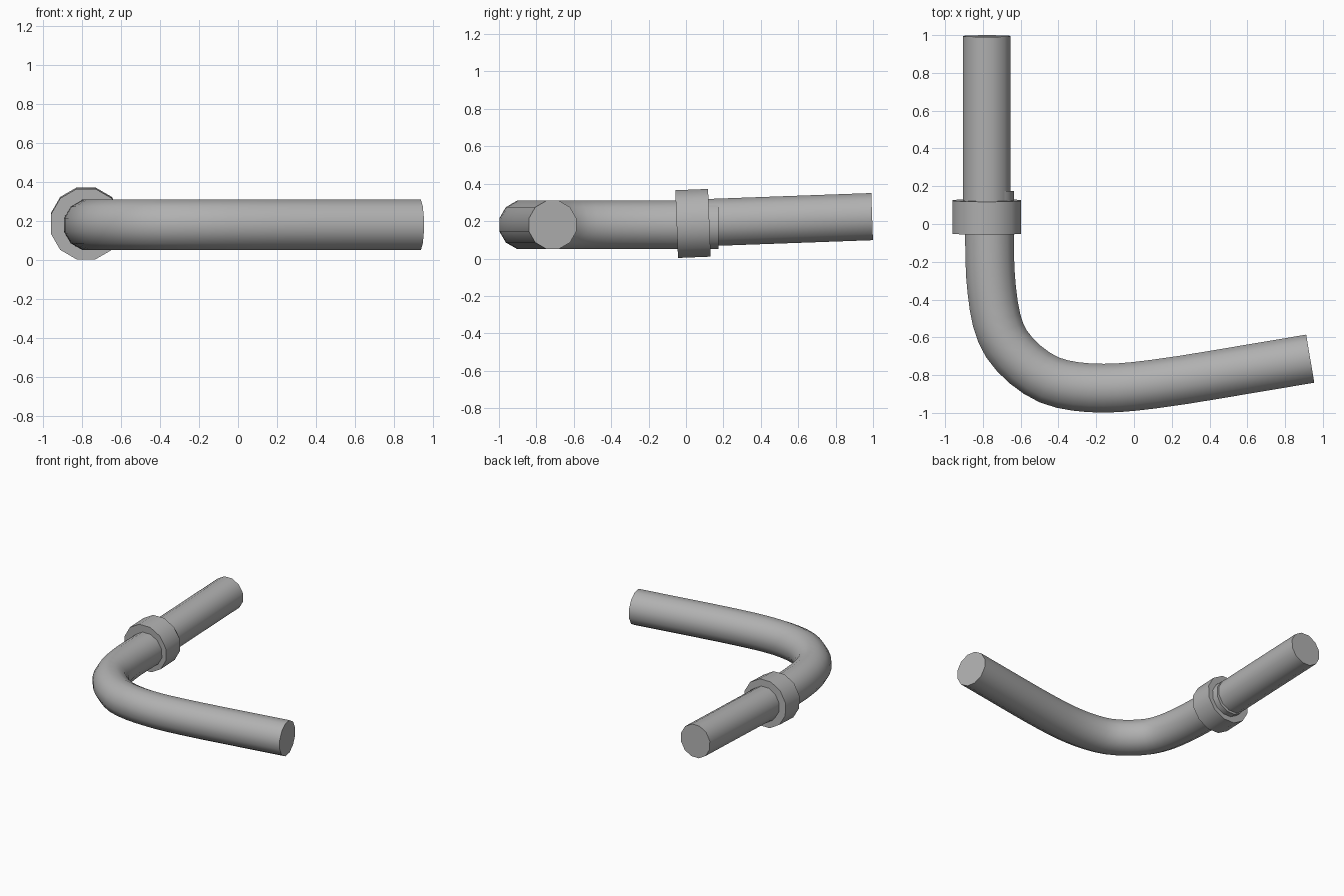
import bpy, bmesh
from math import cos, sin, pi, tau
from mathutils import Vector

if "Cube" in bpy.data.objects:
    bpy.data.objects.remove(bpy.data.objects["Cube"])

SIDES = 12

# Mid grey for all parts
grey = bpy.data.materials.new("grey")
grey.diffuse_color = (0.44, 0.44, 0.44, 1)
grey.use_nodes = True
grey.node_tree.nodes["Principled BSDF"].inputs["Base Color"].default_value = grey.diffuse_color


def finish(name, bm):
    bmesh.ops.recalc_face_normals(bm, faces=bm.faces)
    mesh = bpy.data.meshes.new(name)
    bm.to_mesh(mesh)
    bm.free()
    mesh.materials.append(grey)
    obj = bpy.data.objects.new(name, mesh)
    bpy.context.collection.objects.link(obj)
    bpy.ops.object.select_all(action='DESELECT')
    obj.select_set(True)
    bpy.context.view_layer.objects.active = obj
    bpy.ops.object.shade_smooth_by_angle(angle=0.7)
    return obj


def sweep(name, path, half_width):
    """Capped tube along a list of points, with a flat facet on top."""
    radius = half_width / cos(pi / SIDES)
    pts = [Vector(p) for p in path]
    bm = bmesh.new()
    rings = []
    for i, p in enumerate(pts):
        t = (pts[min(i + 1, len(pts) - 1)] - pts[max(i - 1, 0)]).normalized()
        side = t.cross(Vector((0, 0, 1))).normalized()
        up = side.cross(t)
        angles = [tau * (k + 0.5) / SIDES for k in range(SIDES)]
        rings.append([bm.verts.new(p + radius * (side * cos(a) + up * sin(a))) for a in angles])
    for a, b in zip(rings, rings[1:]):
        for k in range(SIDES):
            n = (k + 1) % SIDES
            bm.faces.new((a[k], a[n], b[n], b[k]))
    bm.faces.new(rings[0])
    bm.faces.new(rings[-1])
    return finish(name, bm)


def smooth_path(ctrl, steps=2):
    """Catmull-Rom curve through the control points."""
    c = [Vector(p) for p in ctrl]
    c = [2 * c[0] - c[1]] + c + [2 * c[-1] - c[-2]]
    out = []
    for p0, p1, p2, p3 in zip(c, c[1:], c[2:], c[3:]):
        for s in range(steps):
            t = s / steps
            out.append(0.5 * (2 * p1 + (p2 - p0) * t + (2 * p0 - 5 * p1 + 4 * p2 - p3) * t * t
                              + (3 * p1 - p0 - 3 * p2 + p3) * t ** 3))
    return out + [c[-2]]


# Long bent pipe lying flat, its short end poking through the collar
bend = [(-0.765, 0.175), (-0.765, 0.0), (-0.763, -0.2), (-0.753, -0.35), (-0.727, -0.51),
        (-0.675, -0.635), (-0.575, -0.745), (-0.45, -0.825), (-0.31, -0.86), (-0.16, -0.869),
        (0.0, -0.86), (0.25, -0.827), (0.6, -0.769), (0.933, -0.713)]
sweep("bent_pipe", smooth_path([(x, y, 0.18) for x, y in bend]), 0.129)

# Straight pipe, tilted slightly upward towards the back
sweep("straight_pipe", [(-0.779, 0.0, 0.188), (-0.779, 0.995, 0.224)], 0.126)

# Wide collar joining the two pipes
sweep("collar", [(-0.78, -0.05, 0.184), (-0.78, 0.125, 0.191)], 0.181)
